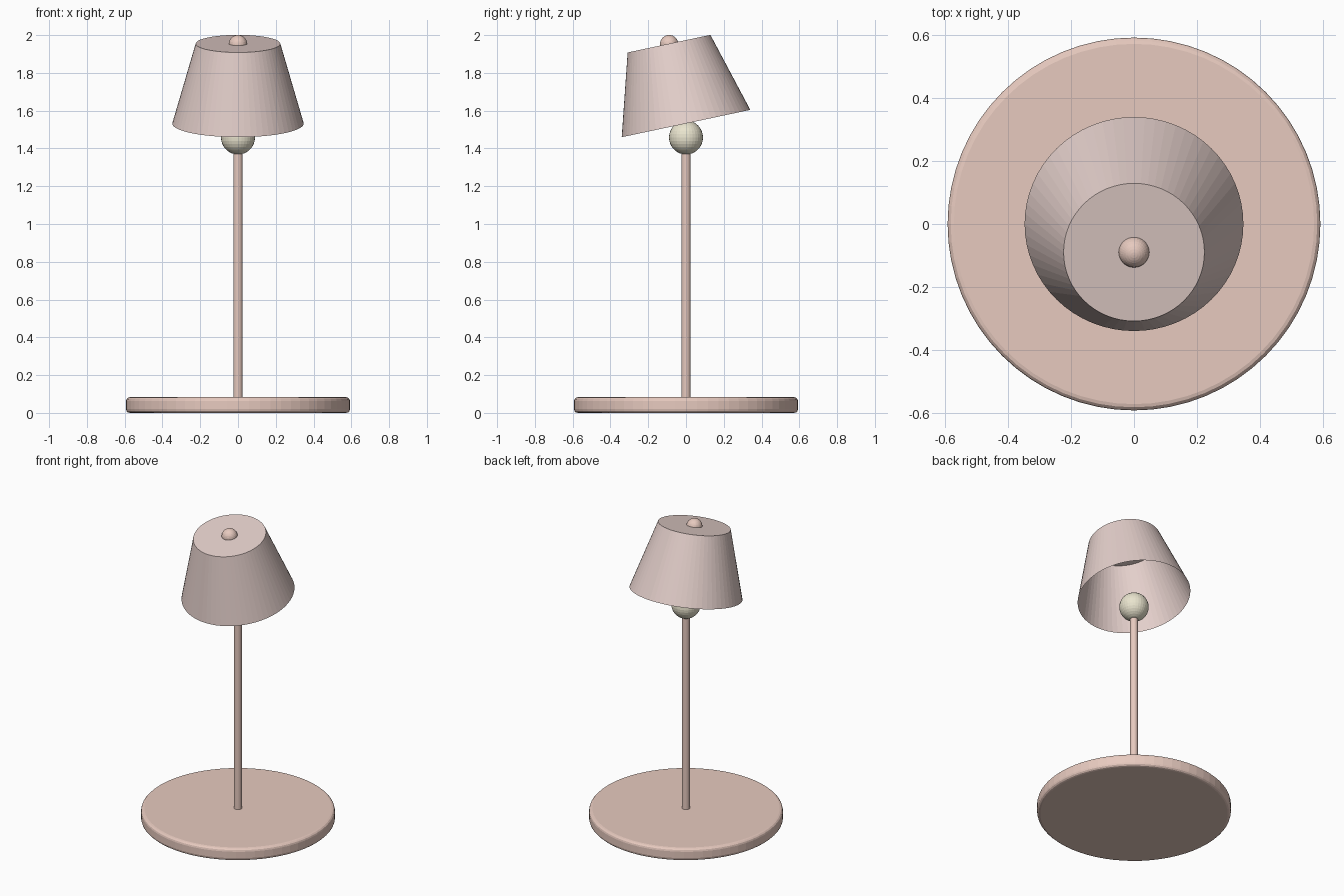
import bpy, bmesh, math
from mathutils import Matrix, Vector

if "Cube" in bpy.data.objects:
    bpy.data.objects.remove(bpy.data.objects["Cube"])


def material(name, rgb):
    m = bpy.data.materials.new(name)
    m.diffuse_color = (*rgb, 1)
    m.use_nodes = True
    m.node_tree.nodes["Principled BSDF"].inputs["Base Color"].default_value = m.diffuse_color
    return m


ROSE = material("rose_metal", (0.80, 0.59, 0.52))
FABRIC = material("shade_fabric", (0.78, 0.63, 0.60))
CREAM = material("bulb_cream", (0.82, 0.78, 0.62))


def add_object(name, bm, mat, matrix=Matrix()):
    bmesh.ops.recalc_face_normals(bm, faces=bm.faces)
    mesh = bpy.data.meshes.new(name)
    bm.to_mesh(mesh)
    bm.free()
    mesh.materials.append(mat)
    obj = bpy.data.objects.new(name, mesh)
    obj.matrix_world = matrix
    bpy.context.collection.objects.link(obj)
    return obj


def cone(name, r1, r2, depth, sides, mat, matrix, open_bottom=False):
    """Truncated cone standing on its local z = 0."""
    bm = bmesh.new()
    bmesh.ops.create_cone(bm, cap_ends=True, segments=sides, radius1=r1, radius2=r2,
                          depth=depth, matrix=Matrix.Translation((0, 0, depth / 2)))
    if open_bottom:
        bottom = [f for f in bm.faces if f.calc_center_median().z < 1e-4]
        bmesh.ops.delete(bm, geom=bottom, context='FACES_ONLY')
        # outward normals on the open shell
    return add_object(name, bm, mat, matrix)


def ball(name, radius, mat, matrix):
    bm = bmesh.new()
    bmesh.ops.create_uvsphere(bm, u_segments=32, v_segments=16, radius=radius)
    return add_object(name, bm, mat, matrix)


# Round base with softened rims
base = cone("base", 0.593, 0.593, 0.083, 64, ROSE, Matrix())
bevel = base.modifiers.new("rim", 'BEVEL')
bevel.width = 0.02
bevel.segments = 3
bevel.limit_method = 'ANGLE'
bevel.angle_limit = math.radians(40)

# Slim pole and bulb
cone("pole", 0.024, 0.024, 1.35, 32, ROSE, Matrix.Translation((0, 0, 0.06)))
ball("bulb", 0.09, CREAM, Matrix.Translation((0, 0, 1.458)))

# Shade tipped towards the front, open below, with a finial on its lid
SHADE_H = 0.432
tilt = Matrix.Translation((0, 0, 1.532)) @ Matrix.Rotation(math.radians(12), 4, 'X')
cone("shade", 0.348, 0.224, SHADE_H, 64, FABRIC, tilt, open_bottom=True)
ball("finial", 0.049, ROSE, tilt @ Matrix.Translation((0, 0, SHADE_H - 0.003)))
